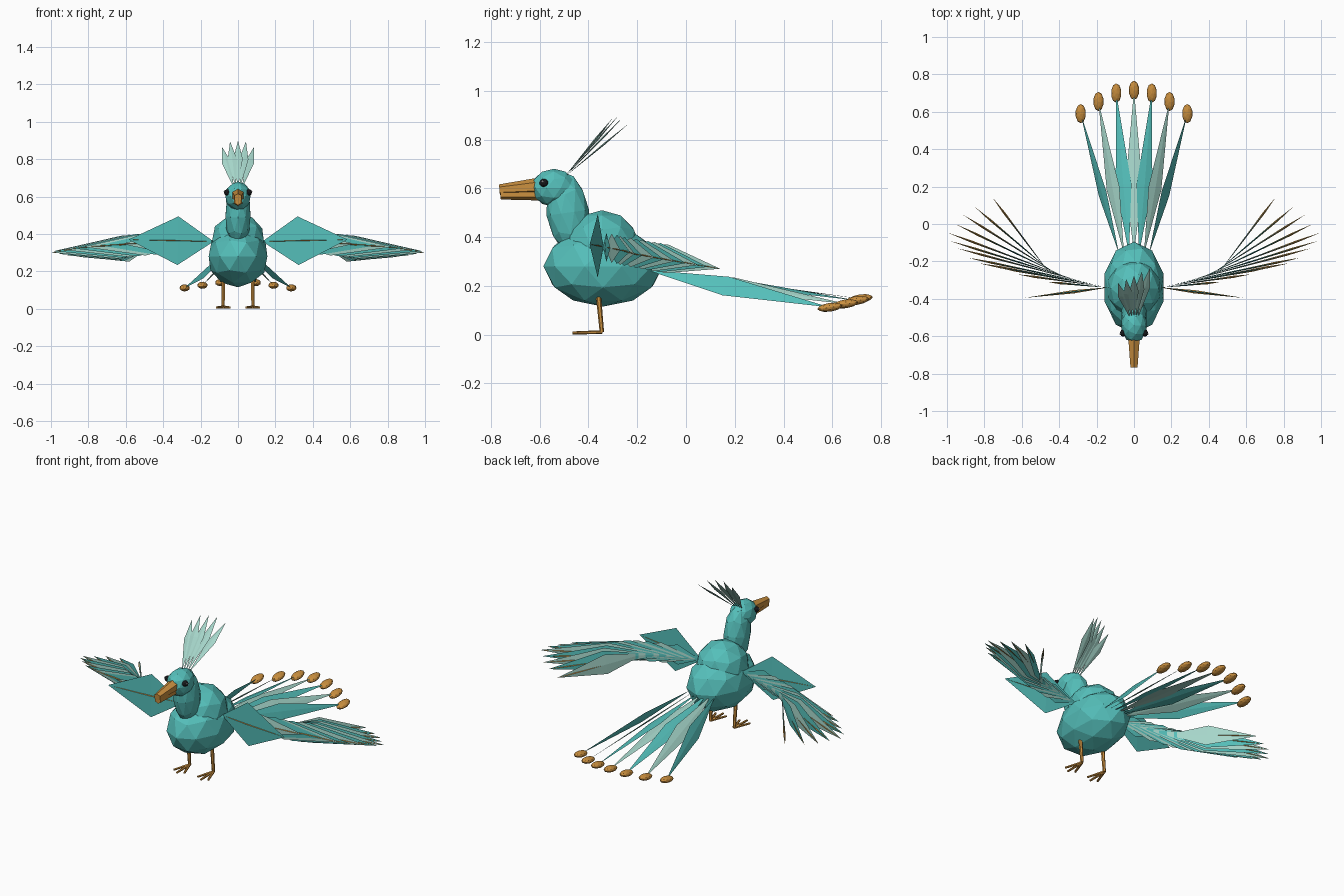
import bpy, bmesh, math
from mathutils import Vector, Matrix

if "Cube" in bpy.data.objects:
    bpy.data.objects.remove(bpy.data.objects["Cube"])


def mat(name, rgb):
    m = bpy.data.materials.new(name)
    m.diffuse_color = (*rgb, 1)
    m.use_nodes = True
    m.node_tree.nodes["Principled BSDF"].inputs["Base Color"].default_value = m.diffuse_color
    return m


TEAL = mat("teal", (0.09, 0.52, 0.49))
PALE = mat("pale_green", (0.38, 0.67, 0.59))
ORANGE = mat("orange", (0.60, 0.28, 0.05))
BLACK = mat("black", (0.01, 0.01, 0.012))
WHITE = mat("white", (0.85, 0.85, 0.85))


def finish(name, bm, material):
    bmesh.ops.recalc_face_normals(bm, faces=bm.faces)
    me = bpy.data.meshes.new(name)
    bm.to_mesh(me)
    bm.free()
    me.materials.append(material)
    ob = bpy.data.objects.new(name, me)
    bpy.context.collection.objects.link(ob)
    return ob


def ball(name, loc, radii, material, tilt=0, sub=2):
    bm = bmesh.new()
    m = (Matrix.Translation(loc) @ Matrix.Rotation(math.radians(tilt), 4, 'X')
         @ Matrix.Diagonal((*radii, 1)))
    bmesh.ops.create_icosphere(bm, subdivisions=sub, radius=1, matrix=m)
    return finish(name, bm, material)


def rod(name, a, b, r1, r2, material, sides=6, squash=1):
    a, b = Vector(a), Vector(b)
    d = b - a
    bm = bmesh.new()
    m = (Matrix.Translation((a + b) / 2) @ Matrix.Diagonal((1, 1, squash, 1))
         @ d.to_track_quat('Z', 'Y').to_matrix().to_4x4())
    bmesh.ops.create_cone(bm, cap_ends=True, segments=sides, radius1=r1,
                          radius2=r2, depth=d.length, matrix=m)
    return finish(name, bm, material)


def blade(name, root, tip, side, half, frac, material, thick=0.004):
    """Thin diamond: widest at frac of the way from root to tip."""
    root, tip, side = Vector(root), Vector(tip), Vector(side)
    axis = (tip - root).normalized()
    side = (side - axis * side.dot(axis)).normalized()
    nrm = axis.cross(side)
    mid = root.lerp(tip, frac)
    bm = bmesh.new()
    ends = [bm.verts.new(root), bm.verts.new(tip)]
    ring = [bm.verts.new(mid + o) for o in
            (side * half, nrm * thick, -side * half, -nrm * thick)]
    for e in ends:
        for i in range(4):
            bm.faces.new((e, ring[i], ring[(i + 1) % 4]))
    return finish(name, bm, material)


# Body, neck and head
ball("body", (0, -0.34, 0.28), (0.165, 0.245, 0.165), TEAL)
ball("upper_body", (0, -0.345, 0.365), (0.145, 0.155, 0.145), TEAL)
ball("neck", (0, -0.485, 0.50), (0.07, 0.088, 0.17), TEAL, 8)
ball("head", (0, -0.542, 0.602), (0.07, 0.094, 0.078), TEAL)

# Beak
rod("upper_beak", (0, -0.60, 0.608), (0, -0.765, 0.594), 0.036, 0.022, ORANGE)
rod("lower_beak", (0, -0.60, 0.577), (0, -0.76, 0.574), 0.027, 0.02, ORANGE, 6, 1)

# Crest fan
for i in range(5):
    k = i - 2
    blade("crest_feather", (k * 0.011, -0.50, 0.645),
          (k * 0.0425, -0.315 + 0.02 * i, (0.90, 0.895, 0.865)[abs(k)]),
          (1, 0, 0), 0.025, 0.62, PALE)

# Tail fan with an oval spot on each tip
TIPS = [(0.715, 0.147), (0.70, 0.14), (0.655, 0.126), (0.59, 0.112)]
for k in range(-3, 4):
    y, z = TIPS[abs(k)]
    x = k * 0.095
    roll = math.radians(20 * k)
    blade("tail_feather", (x * 0.28, -0.16, 0.265), (x, y, z),
          (math.cos(roll), 0, -math.sin(roll)), 0.045, 0.43,
          TEAL if k % 2 else PALE)
    ball("tail_spot", (x, y, z), (0.028, 0.052, 0.018), ORANGE, 8)

# Wing feather tips, from front to back
WING = [(0.46, -0.31), (0.62, -0.27), (0.74, -0.23), (0.83, -0.21),
        (0.89, -0.18), (0.945, -0.13), (0.985, -0.09), (1.0, -0.045),
        (0.955, 0.0), (0.915, 0.05), (0.85, 0.09), (0.755, 0.14)]

for s in (-1, 1):
    # Large covert feather and its quill
    root, tip = (s * 0.13, -0.338, 0.36), (s * 0.585, -0.395, 0.37)
    blade("wing_covert", root, tip, (0, 0, 1), 0.13, 0.42, TEAL)
    blade("covert_quill", root, tip, (0, 0, 1), 0.004, 0.42, ORANGE, 0.009)
    # Flight feathers spring from points along the arm
    a, b = Vector((s * 0.14, -0.34, 0.36)), Vector((s * 0.45, -0.265, 0.345))
    for i, (x, y) in enumerate(WING):
        t = i / (len(WING) - 1)
        root, tip = a.lerp(b, t), (s * x, y, 0.355 - 0.085 * t)
        blade("flight_feather", root, tip, (0, 0, 1), 0.06, 0.45,
              PALE if i % 2 else TEAL)
        blade("flight_quill", root, tip, (0, 0, 1), 0.003, 0.8, ORANGE, 0.006)

    # Eyes
    ball("eye", (s * 0.058, -0.583, 0.622), (0.017, 0.019, 0.017), BLACK)
    ball("eye_glint", (s * 0.073, -0.588, 0.627), (0.004, 0.005, 0.005), WHITE, 0, 1)

    # Legs and toes
    foot = (s * 0.079, -0.345, 0.01)
    rod("leg", (s * 0.079, -0.36, 0.17), foot, 0.011, 0.009, ORANGE)
    for dx in (-0.035, 0, 0.035):
        rod("toe", foot, (s * 0.079 + dx, -0.465 + abs(dx) * 0.6, 0.007),
            0.008, 0.006, ORANGE)
